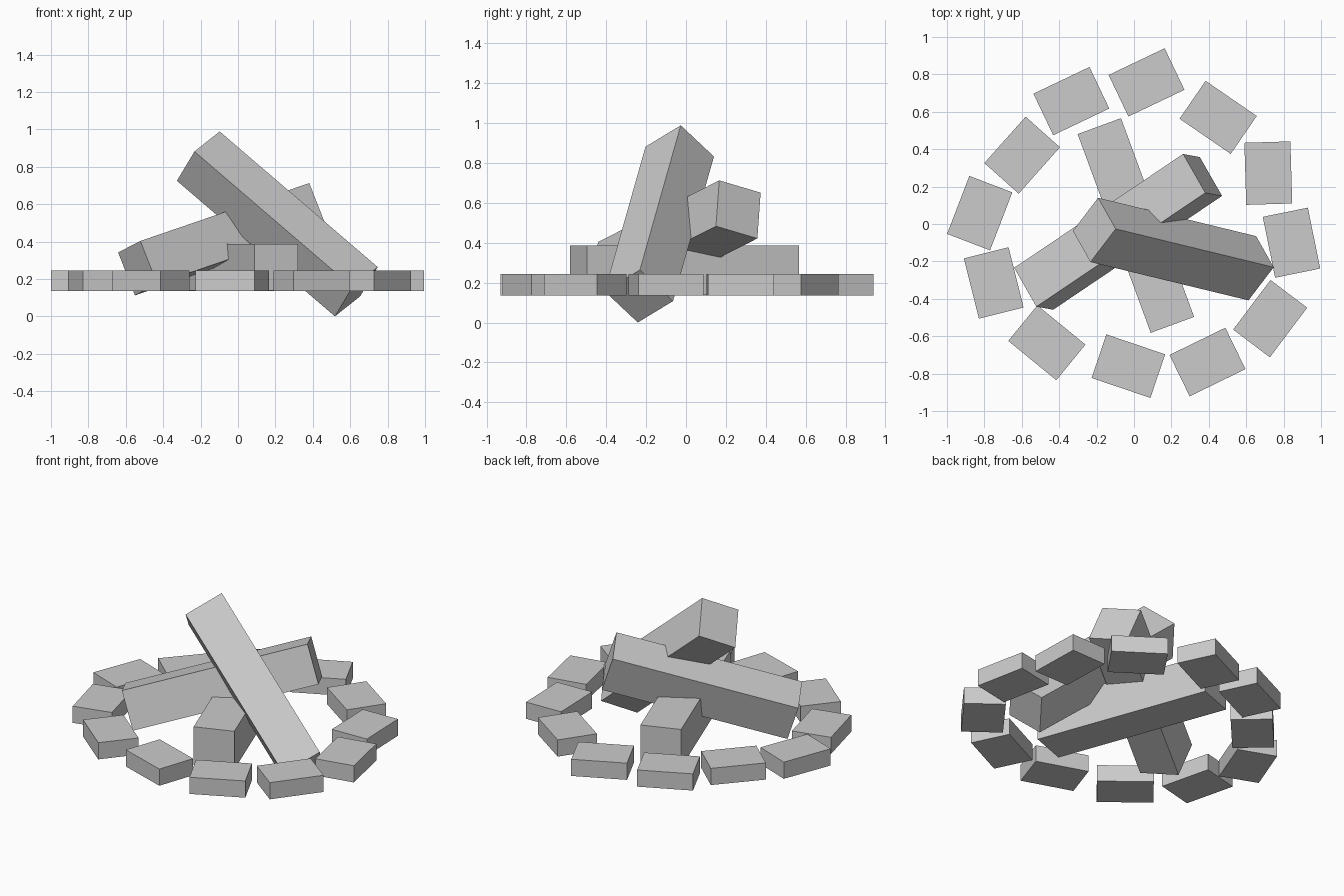
import bpy
from math import radians, cos, sin
from mathutils import Vector, Matrix

if "Cube" in bpy.data.objects:
    bpy.data.objects.remove(bpy.data.objects["Cube"])


def box(name, center, axis, up, size):
    """Box whose length runs along axis and whose top faces up."""
    x = Vector(axis).normalized()
    u = Vector(up)
    z = (u - x * u.dot(x)).normalized()
    y = z.cross(x)
    rot = Matrix((x, y, z)).transposed().to_4x4()
    bpy.ops.mesh.primitive_cube_add(size=1)
    ob = bpy.context.object
    ob.name = name
    ob.data.transform(Matrix.Diagonal((*size, 1)))
    ob.matrix_world = Matrix.Translation(center) @ rot
    return ob


# Three square logs: one flat, two leaning across it
LOG = (1.132, 0.247, 0.247)
flat = radians(-69.8)
box("log_flat", (0.01, -0.008, 0.263), (cos(flat), sin(flat), 0), (0, 0, 1), LOG)
box("log_steep", (0.21, -0.134, 0.495), (0.845, -0.205, -0.725), (0.135, 0.175, 0.105), LOG)
box("log_leaning", (-0.085, -0.042, 0.413), (0.905, 0.61, 0.31), (-0.09, 0.015, 0.225), LOG)

# Ring of flat stones: x, y, angle in degrees
STONE = (0.332, 0.246, 0.108)
stones = [
    (-0.335, 0.657, 25.5), (0.067, 0.757, 25.5), (0.45, 0.570, -34.5),
    (0.718, 0.272, -88.3), (0.842, -0.10, -78.5), (0.728, -0.506, 53),
    (0.393, -0.738, 26), (-0.03, -0.760, -18.7), (-0.466, -0.635, -39.3),
    (-0.75, -0.315, -76), (-0.825, 0.058, 69), (-0.598, 0.368, 48.3),
]
for i, (x, y, deg) in enumerate(stones):
    a = radians(deg)
    box(f"ring_stone_{i + 1}", (x, y, 0.191), (cos(a), sin(a), 0), (0, 0, 1), STONE)
